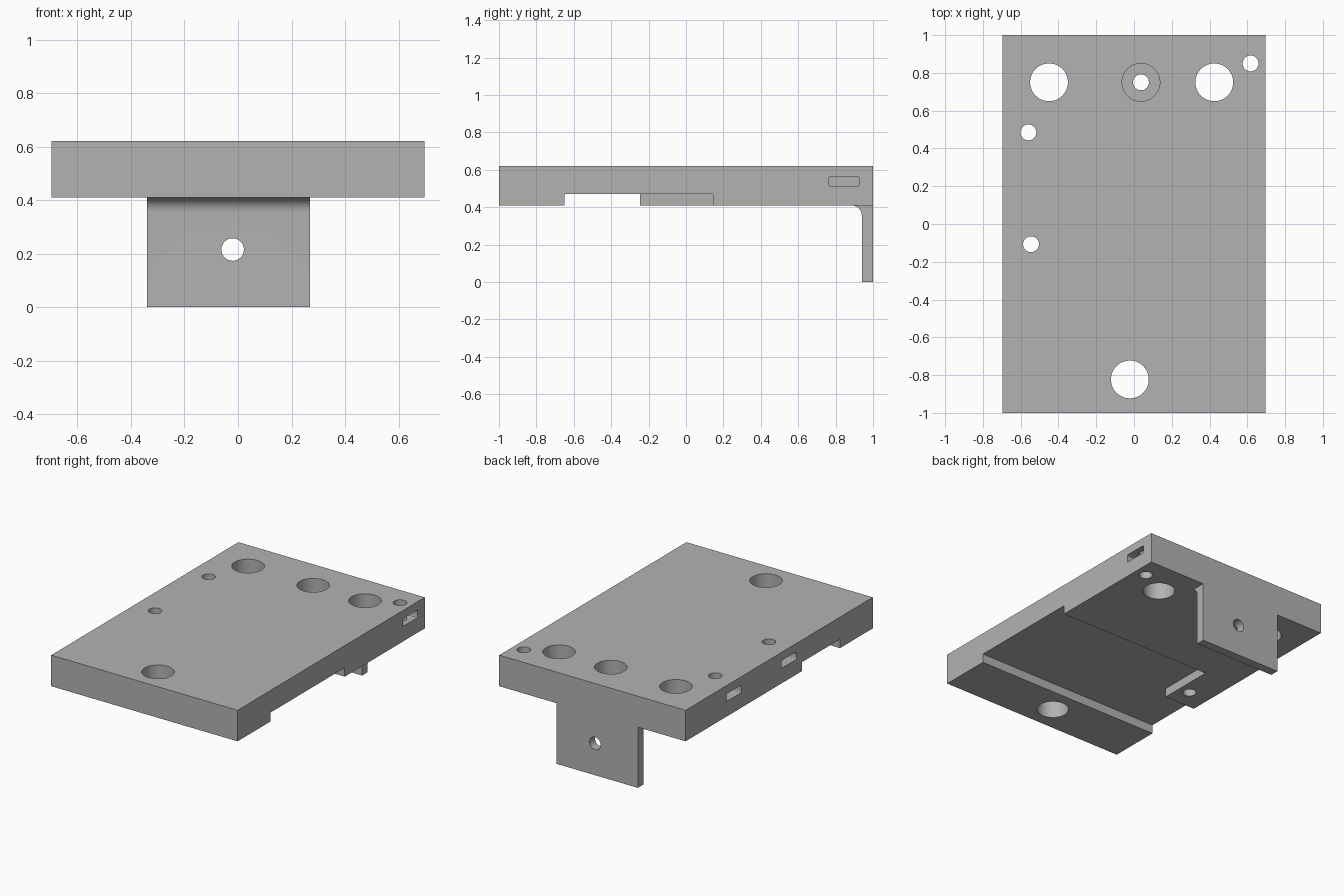
import bpy
import math
from mathutils import Matrix, Vector

cube = bpy.data.objects.get("Cube")
if cube:
    bpy.data.objects.remove(cube, do_unlink=True)

grey = bpy.data.materials.new("plain grey")
grey.use_nodes = True
GREY = (0.45, 0.45, 0.45, 1)
grey.diffuse_color = GREY
grey.node_tree.nodes["Principled BSDF"].inputs["Base Color"].default_value = GREY

# Each frame maps a flat profile and its extrusion onto the model's axes
FRAMES = {"x": Matrix(((0, 0, 1), (1, 0, 0), (0, 1, 0))),   # profile in y, z
          "y": Matrix(((1, 0, 0), (0, 0, 1), (0, 1, 0))),   # profile in x, z
          "z": Matrix.Identity(3)}                          # profile in x, y


def prism(name, points, axis, low, high):
    """Extrude a closed profile along an axis."""
    n = len(points)
    verts = [FRAMES[axis] @ Vector((u, v, w)) for w in (low, high) for u, v in points]
    faces = [tuple(range(n))[::-1], tuple(range(n, 2 * n))]
    faces += [(i, (i + 1) % n, (i + 1) % n + n, i + n) for i in range(n)]
    mesh = bpy.data.meshes.new(name)
    mesh.from_pydata(verts, [], faces)
    if FRAMES[axis].determinant() < 0:
        mesh.flip_normals()
    mesh.materials.append(grey)
    obj = bpy.data.objects.new(name, mesh)
    bpy.context.collection.objects.link(obj)
    return obj


def arc(u, v, radius, start, end, steps):
    """Points along an arc, angles in degrees."""
    angles = [math.radians(start + (end - start) * i / steps) for i in range(steps + 1)]
    return [(u + radius * math.cos(a), v + radius * math.sin(a)) for a in angles]


def rect(u0, u1, v0, v1):
    return [(u0, v0), (u1, v0), (u1, v1), (u0, v1)]


def rod(name, u, v, radius, axis, low, high):
    return prism(name, arc(u, v, radius, 0, 360, 48)[:-1], axis, low, high)


def combine(target, tool, operation):
    mod = target.modifiers.new(operation.lower(), "BOOLEAN")
    mod.operation, mod.solver, mod.object = operation, "EXACT", tool
    bpy.context.view_layer.objects.active = target
    bpy.ops.object.modifier_apply(modifier=mod.name)
    bpy.data.objects.remove(tool, do_unlink=True)


BOTTOM, TOP, CHANNEL = 0.41, 0.62, 0.47
BIG, SMALL = 0.1, 0.042

# Main slab
body = prism("mounting_plate", rect(-0.697, 0.697, -1, 1), "z", BOTTOM, TOP)

# Hanging tab at the back, with a fillet where it meets the slab
tab_profile = [(1, 0), (1, 0.5), (0.885, 0.5)]
tab_profile += arc(0.885, 0.355, 0.055, 90, 0, 10) + [(0.94, 0)]
combine(body, prism("back_tab", tab_profile, "x", -0.34, 0.27), "UNION")
combine(body, rod("tab_hole", -0.02, 0.215, SMALL, "y", 0.8, 1.1), "DIFFERENCE")

# Underside channel, stepped around a pad on one edge
channel = [(-0.8, -0.65), (0.8, -0.65), (0.8, 0.145),
           (-0.465, 0.145), (-0.465, -0.245), (-0.8, -0.245)]
combine(body, prism("channel", channel, "z", 0.3, CHANNEL), "DIFFERENCE")

# Through holes, and one counterbored hole
for x, y, r in [(-0.45, 0.75, BIG), (0.425, 0.75, BIG), (-0.022, -0.823, BIG),
                (0.037, 0.75, SMALL), (0.617, 0.85, SMALL),
                (-0.559, 0.485, SMALL), (-0.545, -0.107, SMALL)]:
    combine(body, rod("hole", x, y, r, "z", 0.2, 0.8), "DIFFERENCE")
combine(body, rod("counterbore", 0.037, 0.75, BIG, "z", 0.48, 0.8), "DIFFERENCE")

# Nut slots reaching in from the sides to the small holes
for x, y in [(0.617, 0.845), (-0.559, 0.485), (-0.545, -0.107)]:
    side = math.copysign(1, x)
    ends = sorted((x - side * 0.08, side * 0.8))
    corner, w, z0, z1 = 0.008, 0.08, 0.512, 0.564
    profile = []
    for u, v, a in [(y + w - corner, z1 - corner, 0), (y - w + corner, z1 - corner, 90),
                    (y - w + corner, z0 + corner, 180), (y + w - corner, z0 + corner, 270)]:
        profile += arc(u, v, corner, a, a + 90, 3)
    combine(body, prism("nut_slot", profile, "x", *ends), "DIFFERENCE")

# Smooth round walls, crisp edges
bpy.ops.object.select_all(action="DESELECT")
body.select_set(True)
bpy.context.view_layer.objects.active = body
bpy.ops.object.shade_smooth_by_angle(angle=math.radians(30))
